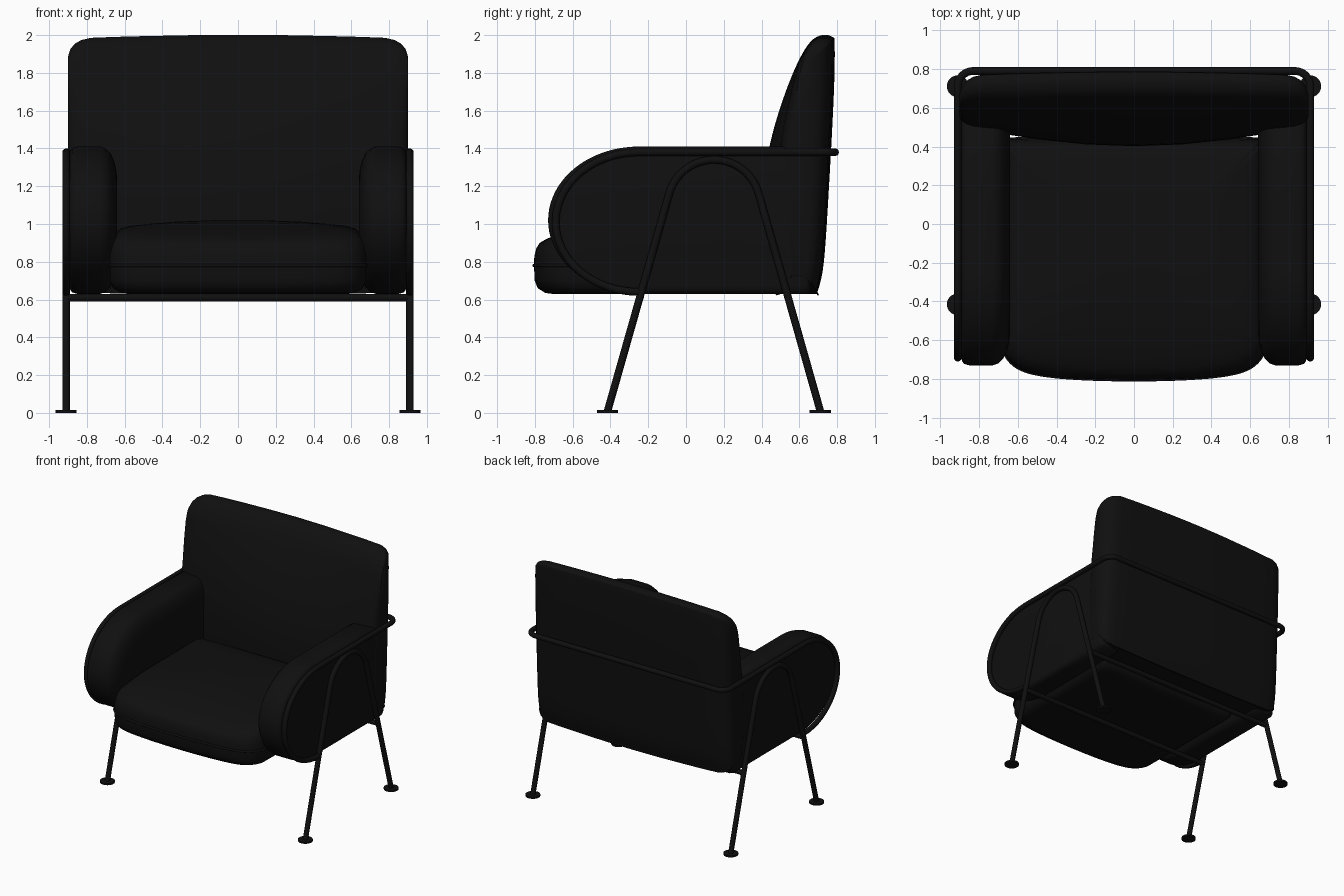
import bpy, bmesh, math
from mathutils import Vector

if "Cube" in bpy.data.objects:
    bpy.data.objects.remove(bpy.data.objects["Cube"])

black = bpy.data.materials.new("black")
black.diffuse_color = (0.005, 0.005, 0.005, 1)
black.use_nodes = True
black.node_tree.nodes["Principled BSDF"].inputs["Base Color"].default_value = black.diffuse_color


def finish(ob):
    ob.data.materials.append(black)
    bpy.ops.object.select_all(action='DESELECT')
    ob.select_set(True)
    bpy.context.view_layer.objects.active = ob
    if ob.type == 'CURVE':
        bpy.ops.object.convert(target='MESH')
    bpy.ops.object.shade_smooth_by_angle(angle=math.radians(50))


def spline(pts, n=6):
    """Closed smooth curve through 2D points."""
    out, m = [], len(pts)
    for i in range(m):
        a, b, c, d = (Vector(pts[(i + k) % m]) for k in (-1, 0, 1, 2))
        for j in range(n):
            t = j / n
            out.append(0.5 * (2 * b + (c - a) * t + (2 * a - 5 * b + 4 * c - d) * t * t
                              + (3 * b - a - 3 * c + d) * t ** 3))
    return out


def cushion(name, outline, stations, place, warp=None):
    """Loft of one outline through (position, inset) stations."""
    lo = Vector((min(p[0] for p in outline), min(p[1] for p in outline)))
    hi = Vector((max(p[0] for p in outline), max(p[1] for p in outline)))
    mid, half = (lo + hi) / 2, (hi - lo) / 2
    bm = bmesh.new()
    rings = []
    for pos, d in stations:
        ring = []
        for p in outline:
            q = [mid[k] + (p[k] - mid[k]) * (half[k] - d) / half[k] for k in (0, 1)]
            co = Vector(place(q[0], q[1], pos))
            ring.append(bm.verts.new(warp(co) if warp else co))
        rings.append(ring)
    n = len(outline)
    for a, b in zip(rings, rings[1:]):
        for i in range(n):
            bm.faces.new((a[i], a[(i + 1) % n], b[(i + 1) % n], b[i]))
    bm.faces.new(rings[0])
    bm.faces.new(rings[-1])
    bmesh.ops.recalc_face_normals(bm, faces=bm.faces)
    me = bpy.data.meshes.new(name)
    bm.to_mesh(me)
    bm.free()
    ob = bpy.data.objects.new(name, me)
    bpy.context.collection.objects.link(ob)
    finish(ob)


def tube(name, pts, r=0.02, closed=False):
    cu = bpy.data.curves.new(name, 'CURVE')
    cu.dimensions = '3D'
    cu.bevel_depth, cu.bevel_resolution, cu.use_fill_caps = r, 4, True
    sp = cu.splines.new('POLY')
    sp.points.add(len(pts) - 1)
    for p, co in zip(sp.points, pts):
        p.co = (*co, 1)
    sp.use_cyclic_u = closed
    ob = bpy.data.objects.new(name, cu)
    bpy.context.collection.objects.link(ob)
    finish(ob)


def arc(cy, cz, a, b, t0, t1, n=24):
    ts = [math.radians(t0 + (t1 - t0) * i / n) for i in range(n + 1)]
    return [(cy + a * math.cos(t), cz + b * math.sin(t)) for t in ts]


# backrest, lofted across x
back = spline([(0.69, 0.63), (0.695, 0.635), (0.73, 0.8), (0.76, 1.25), (0.783, 1.7), (0.787, 1.95),
               (0.775, 1.99), (0.72, 2.0), (0.655, 1.96), (0.58, 1.83), (0.50, 1.62), (0.44, 1.4),
               (0.405, 1.15), (0.41, 0.85), (0.47, 0.64), (0.50, 0.63)])
side = [(0.25, 0.002), (0.5, 0.007), (0.65, 0.011), (0.78, 0.016), (0.83, 0.028),
        (0.865, 0.048), (0.887, 0.075), (0.9, 0.115)]


def back_warp(co):
    if co.y < 0.6:
        co.y += (0.6 - co.y) * 0.3 * min(1, (co.x / 0.7) ** 2)
    return co


cushion("backrest", back, [(-x, d) for x, d in reversed(side)] + [(0, 0)] + side,
        lambda u, v, w: (w, u, v), back_warp)

# armrests: rounded front, soft inner side
arm = arc(-0.25, 1.02, 0.48, 0.39, 90, 270, 40)
arm += [(0.1, 0.63), (0.64, 0.63), (0.66, 0.65), (0.7, 1.39), (0.68, 1.41), (0.1, 1.41)]
arm_st = [(0.64, 0.17), (0.645, 0.12), (0.656, 0.075), (0.675, 0.035), (0.70, 0.01), (0.73, 0),
          (0.85, 0), (0.878, 0.008), (0.888, 0.022), (0.892, 0.04)]
for s, label in ((1, "right"), (-1, "left")):
    cushion(label + "_armrest", arm, arm_st, lambda u, v, w: (s * w, u, v))

# seat cushion with bowed front and piping
half = [(0, -0.805), (0.3, -0.797), (0.5, -0.775), (0.61, -0.735), (0.67, -0.66), (0.68, -0.55),
        (0.68, 0.0), (0.68, 0.36), (0.66, 0.42), (0.61, 0.44), (0.3, 0.445)]
seat = spline(half + [(0, 0.445)] + [(-x, y) for x, y in reversed(half[1:])])
seat_st = [(0.63, 0.10), (0.635, 0.06), (0.66, 0.02), (0.70, 0.004), (0.78, 0), (0.85, 0.002),
           (0.91, 0.012), (0.95, 0.03), (0.975, 0.06), (0.99, 0.11), (1.0, 0.2), (1.012, 0.35), (1.02, 0.55)]


def seat_warp(co):
    t = min(1, max(0, (-0.25 - co.y) / 0.5))
    if co.z > 0.78:
        co.z -= (co.z - 0.78) * 0.3 * t * t
    return co


cushion("seat_cushion", seat, seat_st, lambda u, v, w: (u, v, w), seat_warp)
tube("seat_piping", [(p[0], p[1], 0.78) for p in seat], 0.008, True)

# continuous arm tube wrapping round the back
half_tube = [(0.91, y, z) for y, z in arc(-0.25, 1.01, 0.44, 0.37, 270, 90)]
half_tube += [(0.83 + c, 0.71 + d, 1.38) for c, d in arc(0, 0, 0.08, 0.08, 0, 90, 8)]
tube("arm_and_back_tube", half_tube + [(-x, y, z) for x, y, z in reversed(half_tube)])

# arched legs and feet
for s, label in ((1, "right"), (-1, "left")):
    path = [(-0.415, 0.01)] + arc(0.148, 1.094, 0.246, 0.246, 164.3, 15.7) + [(0.711, 0.01)]
    tube(label + "_leg_arch", [(s * 0.91, y, z) for y, z in path])
    for y, end in ((-0.415, "front"), (0.711, "rear")):
        bpy.ops.mesh.primitive_cylinder_add(vertices=32, radius=0.056, depth=0.014,
                                            location=(s * 0.91, y, 0.007))
        foot = bpy.context.object
        foot.name = f"{label}_{end}_foot"
        finish(foot)

# cross bars under the seat
for y, end in ((-0.243, "front"), (0.54, "rear")):
    tube(end + "_cross_bar", [(-0.91, y, 0.61), (0.91, y, 0.61)])
